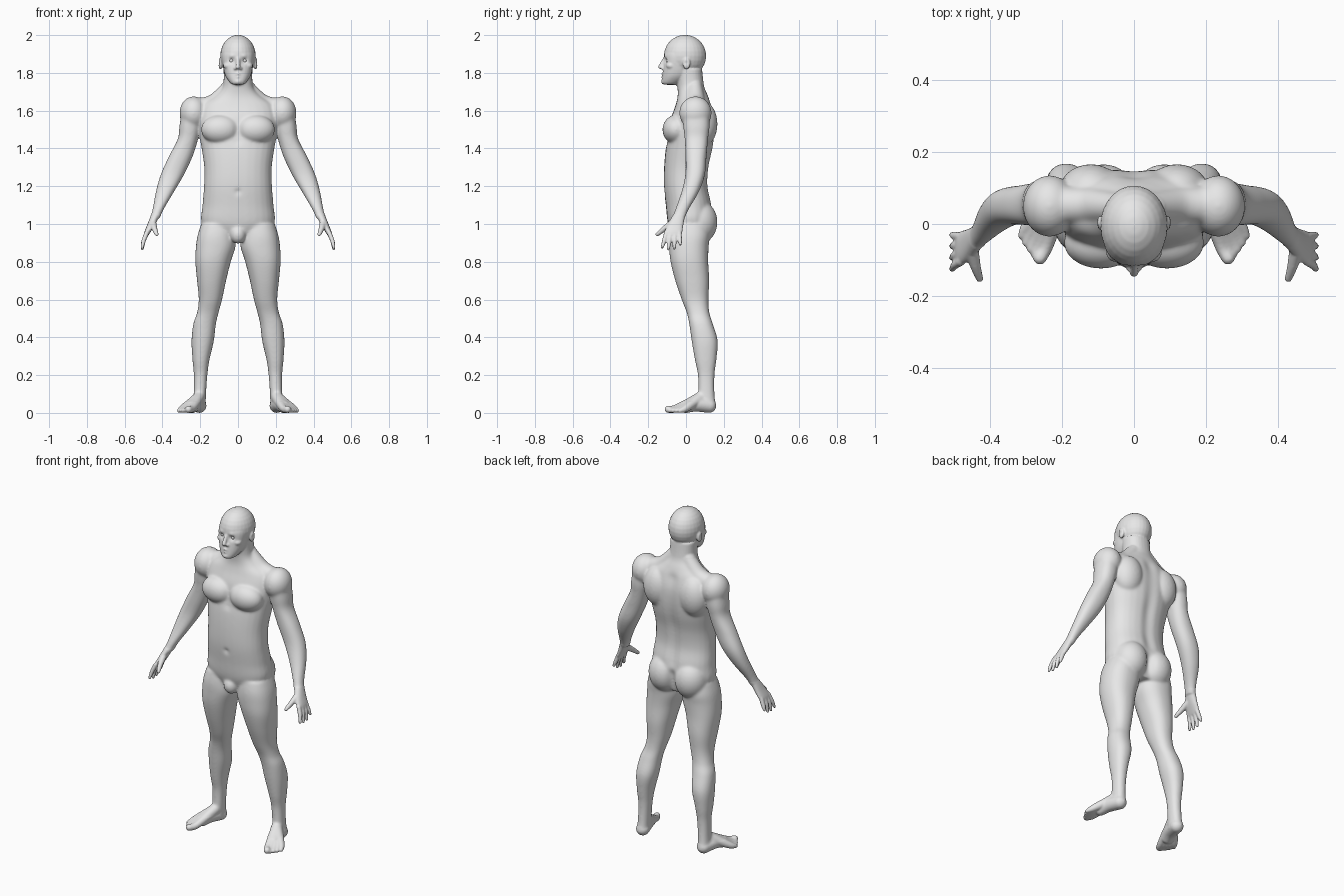
import bpy
import bmesh
from math import cos, sin, pi, copysign, exp
from mathutils import Vector, Matrix, kdtree

default_cube = bpy.data.objects.get("Cube")
if default_cube:
    bpy.data.objects.remove(default_cube, do_unlink=True)

skin = bpy.data.materials.new("grey_skin")
skin.use_nodes = True
grey = (0.8, 0.8, 0.8, 1)
skin.diffuse_color = grey
skin.node_tree.nodes["Principled BSDF"].inputs["Base Color"].default_value = grey

SIDES = 28
body = bmesh.new()


def spline(keys, steps=6):
    """Smooth curve through key tuples of any length."""
    keys = [Vector(key) for key in keys]
    padded = [keys[0]] + keys + [keys[-1]]
    result = []
    for a, b, c, d in zip(padded, padded[1:], padded[2:], padded[3:]):
        for step in range(steps):
            t = step / steps
            result.append(b + (c - a) * (t / 2)
                          + (a * 2 - b * 5 + c * 4 - d) * (t * t / 2)
                          + (b * 3 - a - c * 3 + d) * (t ** 3 / 2))
    return result + [keys[-1]]


def skin_rings(rings):
    """Join rings of points into a closed skin."""
    rows = [[body.verts.new(point) for point in ring] for ring in rings]
    for low, high in zip(rows, rows[1:]):
        for i in range(SIDES):
            j = (i + 1) % SIDES
            body.faces.new((low[i], low[j], high[j], high[i]))
    body.faces.new(rows[0][::-1])
    body.faces.new(rows[-1])


def loft(keys, power=0.88):
    """Level rounded sections: x, y, z, half width, half depth."""
    rings = []
    for x, y, z, rx, ry in spline(keys):
        ring = []
        for i in range(SIDES):
            c, s = cos(2 * pi * i / SIDES), sin(2 * pi * i / SIDES)
            ring.append((x + rx * copysign(abs(c) ** power, c),
                         y + ry * copysign(abs(s) ** power, s), z))
        rings.append(ring)
    skin_rings(rings)


def blob(centre, radii):
    matrix = Matrix.Translation(centre) @ Matrix.Diagonal((*radii, 1))
    bmesh.ops.create_uvsphere(body, u_segments=SIDES, v_segments=SIDES // 2,
                              radius=1, matrix=matrix)


def tube(keys):
    """Round tapered limb with domed ends: x, y, z, radius."""
    path = spline(keys)
    rings = []
    for i, point in enumerate(path):
        ahead, behind = path[min(i + 1, len(path) - 1)], path[max(i - 1, 0)]
        along = (ahead - behind).xyz.normalized()
        u = along.cross(Vector((1, 1, 0))).normalized()
        v = along.cross(u)
        rings.append([point.xyz + point.w * (u * cos(2 * pi * k / SIDES) + v * sin(2 * pi * k / SIDES))
                      for k in range(SIDES)])
    skin_rings(rings)
    for end in (path[0], path[-1]):
        blob(end.xyz, (end.w, end.w, end.w))


# Torso and neck
loft([(0, .02, .92, .1, .085), (0, .02, 1, .19, .115), (0, .015, 1.1, .188, .122),
      (0, 0, 1.2, .18, .117), (0, .003, 1.3, .179, .119), (0, .018, 1.4, .193, .125),
      (0, .03, 1.48, .207, .122), (0, .036, 1.56, .212, .115), (0, .04, 1.63, .19, .095),
      (0, .036, 1.68, .12, .08), (0, .025, 1.73, .08, .071), (0, .015, 1.82, .076, .07)])
blob((.092, -.052, 1.5), (.104, .073, .078))      # chest muscle
blob((.12, .09, 1.53), (.09, .077, .12))          # shoulder blade
blob((.085, .07, 1.01), (.098, .097, .115))       # buttock
blob((0, -.065, .945), (.042, .042, .05))         # groin
tube([(.035, .045, 1.74, .038), (.12, .052, 1.642, .05), (.2, .052, 1.615, .052)])

# Head and face
blob((0, -.005, 1.89), (.094, .112, .111))
loft([(0, -.088, 1.737, .028, .034), (0, -.074, 1.752, .046, .053), (0, -.05, 1.79, .069, .074),
      (0, -.04, 1.85, .082, .077), (0, -.025, 1.9, .086, .088), (0, -.015, 1.94, .07, .08)])
blob((0, -.109, 1.754), (.025, .023, .018))
blob((.052, -.078, 1.838), (.026, .028, .02))
tube([(0, -.112, 1.876, .01), (0, -.127, 1.848, .011), (0, -.135, 1.832, .0125)])
blob((.013, -.12, 1.824), (.01, .013, .009))
tube([(0, -.124, 1.794, .0075), (.024, -.113, 1.789, .004)])
tube([(0, -.122, 1.778, .0085), (.022, -.112, 1.784, .004)])
blob((.093, .003, 1.85), (.011, .02, .032))

# Arm
blob((.235, .05, 1.588), (.075, .086, .088))
loft([(.24, .05, 1.62, .055, .07), (.253, .055, 1.52, .057, .07), (.265, .055, 1.45, .054, .062),
      (.302, .053, 1.36, .063, .056), (.348, .048, 1.26, .062, .052), (.387, .022, 1.17, .048, .046),
      (.422, -.02, 1.08, .03, .036), (.44, -.04, 1.03, .024, .032)])

# Hand
loft([(.432, -.032, 1.06, .024, .03), (.458, -.055, 1, .021, .042),
      (.478, -.066, .96, .017, .047), (.488, -.07, .937, .012, .043)])
for i, tip_height in enumerate((.877, .868, .872, .893)):
    base_y, tip_y = -.104 + .023 * i, -.126 + .032 * i
    tube([(.482, base_y, .955, .0125), (.499, (base_y + tip_y) / 2, .913, .0115),
          (.507, tip_y, tip_height, .0085)])
tube([(.452, -.065, 1.01, .019), (.442, -.115, .975, .015), (.43, -.152, .945, .0105)])

# Leg
loft([(.105, .02, 1, .09, .1), (.114, .018, .94, .1, .108), (.118, .015, .88, .105, .105),
      (.132, .018, .8, .094, .1), (.14, .033, .7, .077, .09), (.146, .048, .6, .062, .071),
      (.16, .064, .53, .057, .06), (.177, .08, .47, .06, .063), (.187, .099, .38, .059, .069),
      (.196, .104, .28, .045, .057), (.198, .107, .2, .036, .044), (.202, .108, .1, .033, .043),
      (.205, .112, .03, .034, .048)])

# Foot
tube([(.205, .122, .038, .038), (.225, .05, .045, .038), (.242, 0, .033, .034)])
for i in range(5):
    spread = i / 4
    size = .019 if i == 0 else .0135 - .002 * spread
    tube([(.208, .075, .08, .032),
          (.24 + .05 * spread, -.05 + .05 * spread, .025, .02),
          (.262 + .05 * spread, -.094 + .062 * spread ** 1.3, size, size)])

# Mirror to the other side and fuse everything into one skin
copy = bmesh.ops.duplicate(body, geom=body.verts[:] + body.edges[:] + body.faces[:])
mirrored = [item for item in copy["geom"] if isinstance(item, bmesh.types.BMVert)]
bmesh.ops.scale(body, vec=(-1, 1, 1), verts=mirrored)
bmesh.ops.recalc_face_normals(body, faces=body.faces)
mesh = bpy.data.meshes.new("body_parts")
body.to_mesh(mesh)
body.free()
figure = bpy.data.objects.new("body", mesh)
bpy.context.collection.objects.link(figure)
remesh = figure.modifiers.new("fuse", "REMESH")
remesh.mode = "VOXEL"
remesh.voxel_size = 0.005
remesh.use_smooth_shade = True
graph = bpy.context.evaluated_depsgraph_get()
fused = bpy.data.meshes.new_from_object(figure.evaluated_get(graph))
figure.modifiers.clear()
figure.data = fused
fused.materials.clear()
fused.materials.append(skin)

tree = kdtree.KDTree(len(fused.vertices))
for vert in fused.vertices:
    vert.co.z = max(vert.co.z, 0)
    tree.insert(vert.co, vert.index)
tree.balance()


def push(centre, radius, move):
    """Soft sculpting dent or bulge, on both sides if off centre."""
    for side in ((1, -1) if centre[0] else (1,)):
        flip = Vector((side, 1, 1))
        for _, index, distance in tree.find_range(Vector(centre) * flip, radius * 2.5):
            fused.vertices[index].co += Vector(move) * flip * exp(-(distance / radius) ** 2)


# Sculpted details: sockets, brows, ear hollows, mouth, navel, midlines
push((.034, -.11, 1.865), .015, (0, .013, 0))
push((.034, -.11, 1.889), .013, (0, -.005, 0))
push((.104, 0, 1.852), .009, (-.006, 0, 0))
push((0, -.128, 1.786), .005, (0, .004, 0))
push((0, -.117, 1.17), .012, (0, .012, 0))
for i in range(14):
    push((0, .13, 1.1 + .04 * i), .03, (0, -.009, 0))
for i in range(5):
    push((0, -.11, 1.44 + .035 * i), .02, (0, .008, 0))
    push((0, .14, .92 + .03 * i), .022, (0, -.014, 0))

# Soften muscles strongly, but keep head, hands and toes crisp
group = figure.vertex_groups.new(name="softness")
soft, crisp = [], []
for vert in fused.vertices:
    x, y, z = vert.co
    fine = z > 1.74 or z < .06 or (abs(x) > .4 and z < 1.05)
    (crisp if fine else soft).append(vert.index)
group.add(soft, 1, "REPLACE")
group.add(crisp, .1, "REPLACE")
smooth = figure.modifiers.new("soften", "SMOOTH")
smooth.factor = 0.5
smooth.iterations = 32
smooth.vertex_group = group.name

# Eyes
for side, label in ((1, "left"), (-1, "right")):
    ball = bmesh.new()
    bmesh.ops.create_uvsphere(ball, u_segments=24, v_segments=16, radius=.0135)
    eye_mesh = bpy.data.meshes.new(label + "_eye")
    ball.to_mesh(eye_mesh)
    ball.free()
    eye_mesh.shade_smooth()
    eye_mesh.materials.append(skin)
    eye = bpy.data.objects.new(label + "_eye", eye_mesh)
    eye.location = (side * .034, -.0915, 1.865)
    bpy.context.collection.objects.link(eye)
